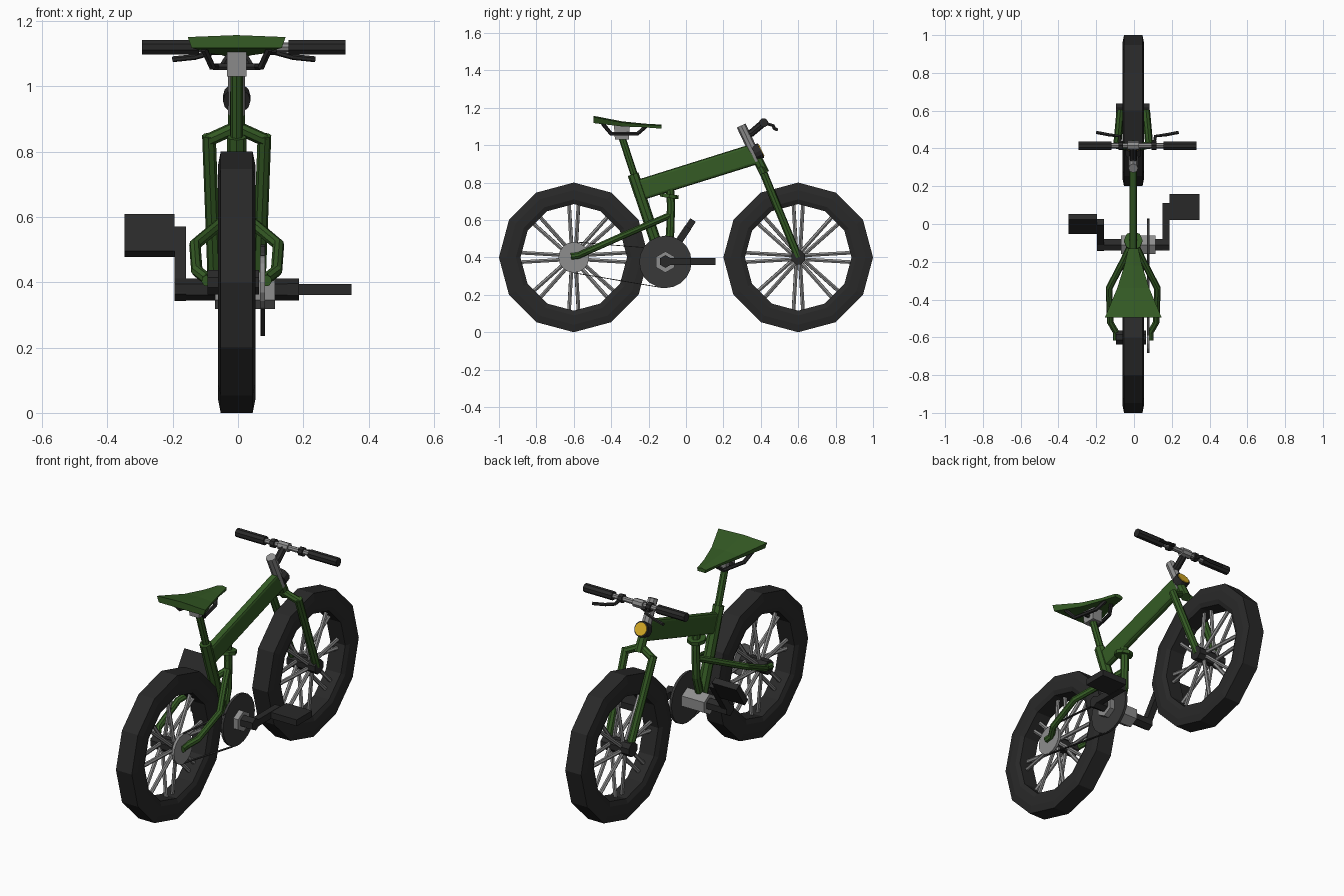
import bpy, bmesh
from math import sin, cos, pi, radians
from mathutils import Vector

if "Cube" in bpy.data.objects:
    bpy.data.objects.remove(bpy.data.objects["Cube"])

C = -0.004  # centre plane of the bike


def material(name, rgb):
    m = bpy.data.materials.new(name)
    m.diffuse_color = (*rgb, 1)
    m.use_nodes = True
    m.node_tree.nodes["Principled BSDF"].inputs["Base Color"].default_value = m.diffuse_color
    return m


GREEN = material("green_paint", (0.035, 0.105, 0.018))
BLACK = material("black_rubber", (0.022, 0.022, 0.022))
METAL = material("metal", (0.27, 0.27, 0.27))
DARK = material("dark_metal", (0.04, 0.04, 0.04))
AMBER = material("amber_lens", (0.7, 0.42, 0.02))


def finish(name, bm, mat):
    bmesh.ops.recalc_face_normals(bm, faces=bm.faces)
    me = bpy.data.meshes.new(name)
    bm.to_mesh(me)
    bm.free()
    ob = bpy.data.objects.new(name, me)
    bpy.context.collection.objects.link(ob)
    me.materials.append(mat)
    return ob


def prism(name, profile, x0, x1, mat):
    """Extrude a (y, z) outline from x0 to x1."""
    bm = bmesh.new()
    f = bm.faces.new([bm.verts.new((x0, y, z)) for y, z in profile])
    ext = bmesh.ops.extrude_face_region(bm, geom=[f])["geom"]
    bmesh.ops.translate(bm, vec=(x1 - x0, 0, 0),
                        verts=[g for g in ext if isinstance(g, bmesh.types.BMVert)])
    return finish(name, bm, mat)


def ngon(y, z, r, n, turn=0):
    return [(y + r * cos(2 * pi * i / n + turn), z + r * sin(2 * pi * i / n + turn)) for i in range(n)]


def bar(a, b, w):
    """Rectangle outline in (y, z) of width w from a to b."""
    a, b = Vector(a), Vector(b)
    s = (b - a).orthogonal().normalized() * w / 2
    return [a + s, b + s, b - s, a - s]


def tube(name, pts, r, mat, res=2):
    """Faceted round tube along a path, with 4 + 2 * res sides."""
    cu = bpy.data.curves.new(name, "CURVE")
    cu.dimensions, cu.bevel_depth, cu.bevel_resolution, cu.use_fill_caps = "3D", r, res, True
    sp = cu.splines.new("POLY")
    sp.use_smooth = False
    sp.points.add(len(pts) - 1)
    for p, co in zip(sp.points, pts):
        p.co = (*co, 1)
    cu.materials.append(mat)
    ob = bpy.data.objects.new(name, cu)
    bpy.context.collection.objects.link(ob)
    bpy.ops.object.select_all(action="DESELECT")
    ob.select_set(True)
    bpy.context.view_layer.objects.active = ob
    bpy.ops.object.convert(target="MESH")
    return ob


def mid(*yz):
    return [(C, y, z) for y, z in yz]


# Wheels: twelve-sided tyre, hub and eight pairs of spokes
for label, y in (("front", 0.6), ("rear", -0.6)):
    bm = bmesh.new()
    half = [(0.4, 0.049), (0.36, 0.057), (0.31, 0.057), (0.285, 0.046)]
    section = half + [(r, -x) for r, x in reversed(half)]
    vs = [bm.verts.new((C + x, y, 0.4 + r)) for r, x in section]
    es = [bm.edges.new((vs[i], vs[i - 1])) for i in range(len(vs))]
    bmesh.ops.spin(bm, geom=vs + es, cent=(0, y, 0.4), axis=(1, 0, 0), angle=2 * pi, steps=12)
    bmesh.ops.remove_doubles(bm, verts=bm.verts, dist=1e-4)
    finish(label + "_tyre", bm, BLACK)
    w1 = 0.085 if label == "front" else 0.068
    prism(label + "_hub", ngon(y, 0.4, 0.04, 8, pi / 8), C - 0.09, C + w1, BLACK)
    for i in range(8):
        for s in (-1, 1):
            t = i * pi / 4 + s * radians(5)
            h = i * pi / 4 + s * radians(20)
            tube(f"{label}_spoke", [(C + s * 0.035, y + 0.03 * cos(h), 0.4 + 0.03 * sin(h)),
                                    (C, y + 0.3 * cos(t), 0.4 + 0.3 * sin(t))], 0.011, METAL, 1)

# Frame beam: tall narrow section with rounded edges
beam = prism("main_beam", [(-0.26, 0.815), (0.33, 1.0), (0.405, 0.905), (-0.22, 0.71)],
             C - 0.02, C + 0.02, GREEN)
bev = beam.modifiers.new("rounded", "BEVEL")
bev.width, bev.segments = 0.014, 2

# Seat tube, post and bottom bracket
tube("seat_tube", mid((-0.283, 0.845), (-0.13, 0.39)), 0.03, GREEN)
tube("seat_post", mid((-0.345, 1.05), (-0.27, 0.82)), 0.019, GREEN)
prism("bottom_bracket", ngon(-0.11, 0.375, 0.057, 6, pi / 6), -0.07, 0.113, METAL)

# Rear suspension strut, with cap, and the two bowed stays
tube("suspension_strut", mid((-0.085, 0.76), (-0.08, 0.68), (-0.085, 0.52), (-0.115, 0.42)), 0.022, GREEN)
tube("strut_cap", mid((-0.088, 0.738), (-0.091, 0.718)), 0.05, GREEN)
for side, s in (("left", -1), ("right", 1)):
    tube(side + "_stay", [(C + s * x, y, z) for x, y, z in (
        (0, -0.085, 0.625), (0.05, -0.19, 0.58), (0.128, -0.34, 0.515),
        (0.122, -0.52, 0.435), (0.09, -0.575, 0.41), (0.09, -0.615, 0.405))], 0.018, GREEN)
    # Front fork legs and crown
    tube(side + "_fork_leg", [(C + s * 0.085, 0.415, 0.85), (C + s * 0.068, 0.6, 0.4)], 0.021, GREEN)
    tube(side + "_fork_crown", [(C, 0.4, 0.875), (C + s * 0.088, 0.42, 0.835)], 0.02, GREEN)

# Steering column and stem
tube("steering_column", mid((0.295, 1.105), (0.385, 0.915)), 0.026, METAL)
tube("fork_steerer", mid((0.375, 0.94), (0.42, 0.85)), 0.026, GREEN)
tube("stem", mid((0.315, 1.05), (0.35, 1.065), (0.415, 1.12)), 0.02, BLACK)

# Handlebar, grips and brake levers
HX, HY, HZ = 0.018, 0.415, 1.12
prism("handlebar", ngon(HY, HZ, 0.014, 8), HX - 0.15, HX + 0.15, METAL)
prism("stem_clamp", ngon(HY, HZ, 0.024, 8), C - 0.03, C + 0.03, METAL)
for side, s in (("left", -1), ("right", 1)):
    prism(side + "_grip", ngon(HY, HZ, 0.024, 8, pi / 8), HX + s * 0.137, HX + s * 0.312, BLACK)
    prism(side + "_lever_clamp", ngon(HY, HZ, 0.024, 8), HX + s * 0.075, HX + s * 0.1, BLACK)
    tube(side + "_brake_lever", [(HX + s * x, y, z) for x, y, z in (
        (0.088, 0.415, 1.12), (0.095, 0.465, 1.105), (0.15, 0.472, 1.09), (0.218, 0.485, 1.083))],
         0.009, BLACK, 1)

# Headlamp: housing and lens, tilted with the steering column
n = Vector((0, 0.9, 0.43))
p = Vector((C, 0.388, 0.966))
tube("lamp_housing", [p - n * 0.025, p + n * 0.014], 0.042, BLACK, 4)
tube("lamp_lens", [p, p + n * 0.018], 0.035, AMBER, 4)

# Saddle: lofted wedge
bm = bmesh.new()
rings = []
for y, w, top, bot in ((-0.495, 0.15, 1.157, 1.118), (-0.34, 0.085, 1.127, 1.1),
                       (-0.22, 0.047, 1.115, 1.095), (-0.13, 0.026, 1.11, 1.088)):
    rings.append([bm.verts.new((C + x, y, z)) for x, z in
                  ((-w, top - 0.006), (0, top), (w, top - 0.006), (w * 0.92, bot), (-w * 0.92, bot))])
for a, b in zip(rings, rings[1:]):
    for i in range(5):
        bm.faces.new((a[i - 1], a[i], b[i], b[i - 1]))
bm.faces.new(rings[0])
bm.faces.new(rings[-1])
finish("saddle", bm, GREEN)
prism("saddle_clamp", [(-0.385, 1.105), (-0.30, 1.105), (-0.305, 1.03), (-0.38, 1.03)],
      C - 0.03, C + 0.03, METAL)
for side, s in (("left", -1), ("right", 1)):
    tube(side + "_saddle_rail", [(C + s * x, y, z) for x, y, z in (
        (0.1, -0.445, 1.115), (0.075, -0.4, 1.06), (0.045, -0.26, 1.06), (0.02, -0.215, 1.1))], 0.011, BLACK, 1)
    tube(side + "_rail_link", [(C, -0.34, 1.06), (C + s * 0.062, -0.34, 1.06)], 0.011, BLACK, 1)

# Drivetrain: chainring, rear sprocket, chain runs
prism("chainring", ngon(-0.11, 0.376, 0.14, 20), 0.069, 0.083, DARK)
prism("rear_sprocket", ngon(-0.6, 0.4, 0.082, 16), 0.068, 0.083, METAL)
for label, a, b in (("upper", (-0.59, 0.482), (-0.17, 0.448)), ("lower", (-0.61, 0.319), (-0.12, 0.237))):
    prism(label + "_chain", bar(a, b, 0.004), 0.07, 0.082, DARK)

# Cranks and pedals
hub = Vector((-0.11, 0.378))
for side, x0, x1, x2, tip, s in (("right", 0.1, 0.187, 0.347, (0.09, 0.378), 1),
                                 ("left", -0.06, -0.195, -0.347, (0.0, 0.543), -1)):
    tip = Vector(tip)
    d = (tip - hub).normalized()
    prism(side + "_crank_axle", ngon(*hub, 0.034, 6, pi / 6), x0, x1, BLACK)
    prism(side + "_crank_arm", bar(hub - d * 0.03, tip + d * 0.02, 0.038), x1 - s * 0.036, x1, BLACK)
    prism(side + "_pedal", bar(tip - d * 0.068, tip + d * 0.068, 0.035), x1, x2, BLACK)
